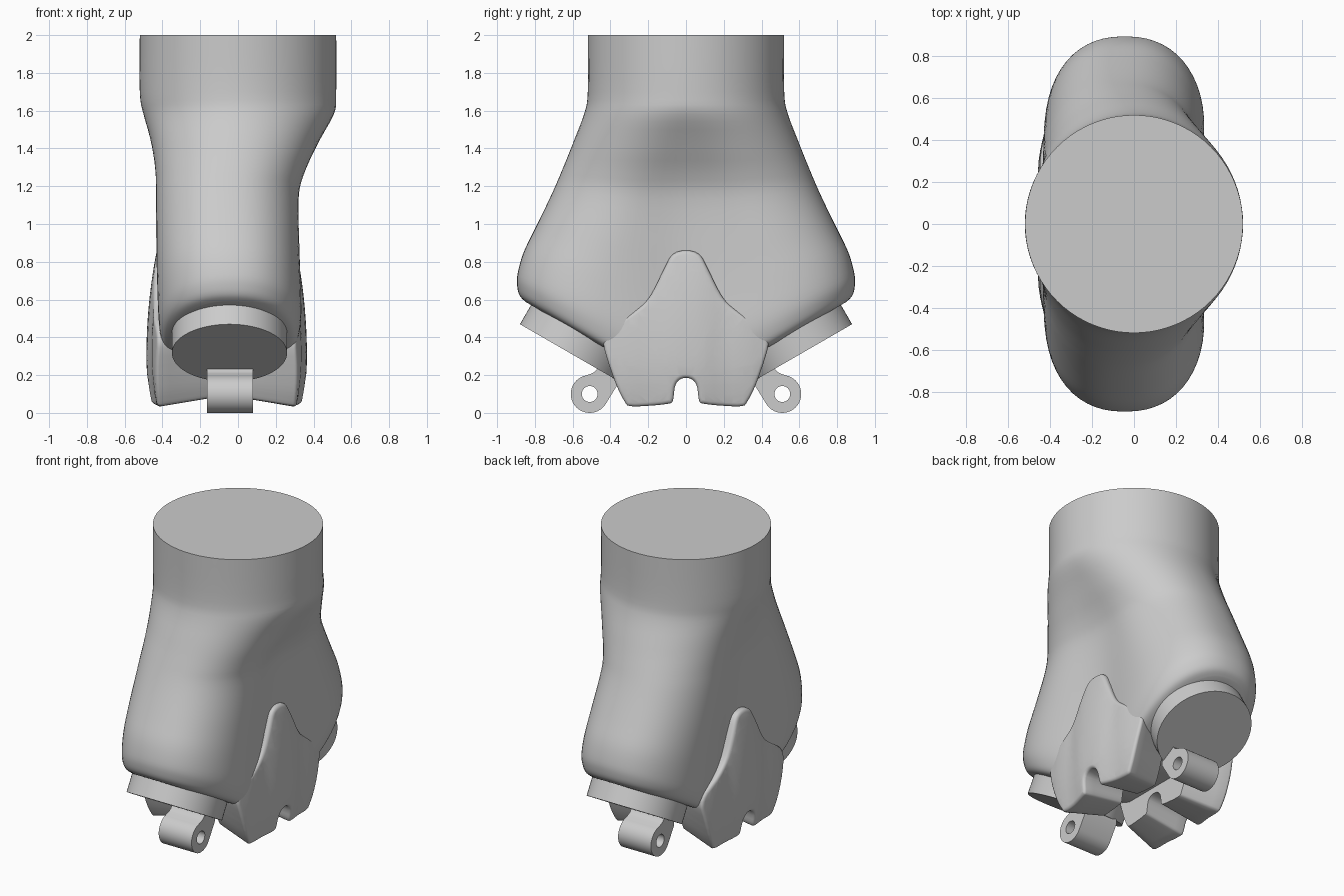
import bpy, bmesh, math
from mathutils import Vector

if "Cube" in bpy.data.objects:
    bpy.data.objects.remove(bpy.data.objects["Cube"])

def spline(rows, steps, closed=False):
    """Catmull-Rom through rows of equal length tuples."""
    n, out = len(rows), []
    pts = [Vector(r) for r in rows]
    get = (lambda i: pts[i % n]) if closed else (lambda i: pts[max(0, min(n - 1, i))])
    for i in range(n if closed else n - 1):
        a, b, c, d = get(i - 1), get(i), get(i + 1), get(i + 2)
        for k in range(steps):
            t = k / steps
            out.append(0.5 * (2*b + (c - a)*t + (2*a - 5*b + 4*c - d)*t*t + (3*b - a - 3*c + d)*t**3))
    if not closed:
        out.append(pts[-1])
    return out

def finish(name, mesh, angle=40, mirror=False):
    ob = bpy.data.objects.new(name, mesh)
    bpy.context.collection.objects.link(ob)
    bpy.ops.object.select_all(action='DESELECT')
    ob.select_set(True)
    bpy.context.view_layer.objects.active = ob
    bpy.ops.object.shade_smooth_by_angle(angle=math.radians(angle))
    if mirror:
        m = ob.modifiers.new("Mirror", 'MIRROR')
        m.use_axis = (False, True, False)
        m.use_mirror_merge = False
    return ob

def to_mesh(name, bm):
    bmesh.ops.recalc_face_normals(bm, faces=bm.faces)
    me = bpy.data.meshes.new(name)
    bm.to_mesh(me)
    bm.free()
    return me

# Body: round neck lofted into a wide block with a V-shaped underside
def under(y):
    return max(0.1 + 0.58 * abs(y), 0.25)

# end height, x min, x max, half depth in y, squareness, straight length, centre pinch
rows = [(2.0, -.52, .52, .52, 2, 0, 0), (1.7, -.52, .52, .52, 2, 0, 0), (1.58, -.505, .512, .54, 2, .02, .01),
        (1.42, -.475, .435, .603, 2.1, .08, .05), (1.3, -.457, .37, .655, 2.2, .14, .09),
        (1.2, -.45, .337, .70, 2.25, .2, .11), (1.0, -.44, .332, .795, 2.3, .32, .13),
        (.85, -.432, .335, .86, 2.3, .4, .15), (.72, -.425, .338, .892, 2.3, .43, .15),
        (.65, -.415, .325, .893, 2.3, .43, .15), (.61, -.39, .30, .88, 2.3, .42, .12),
        (.595, -.34, .25, .85, 2.3, .4, .1)]
SEG = 80
bm = bmesh.new()
rings = []
sections = [tuple(r) for r in spline(rows, 4)]
sections += [(.595, -.2, .11, .83, 2.3, .4, 0), (.595, -.05, -.04, .82, 2.3, .4, 0)]
for ze, x0, x1, hy, n, yc, pinch in sections:
    w = max(0, min(1, (1.5 - ze) / 0.9)) ** 1.5
    ring = []
    for k in range(SEG):
        a = 2 * math.pi * k / SEG
        c, s = math.cos(a), math.sin(a)
        if abs(c) < 1e-6:
            c = 0
        y = hy * math.copysign(abs(s) ** (2 / n), s)
        t = max(0, min(1, (abs(y) - yc) / (hy - yc)))
        half = (x1 - x0) / 2 * (1 - pinch * math.exp(-(y / .26) ** 2)) * (1 - t ** n) ** (1 / n)
        x = (x0 + x1) / 2 + (0 if c == 0 else math.copysign(half, c))
        ring.append(bm.verts.new((x, y, ze + w * (under(y) - .6))))
    rings.append(ring)
for p, q in zip(rings, rings[1:]):
    for k in range(SEG):
        j = (k + 1) % SEG
        bm.faces.new((p[k], p[j], q[j], q[k]))
bm.faces.new(rings[0])
last = rings[-1]
for k in range(SEG // 2):  # close the narrow slit underneath
    quad = [last[(k - 20) % SEG], last[(k - 19) % SEG], last[(59 - k) % SEG], last[(60 - k) % SEG]]
    quad = list(dict.fromkeys(quad))
    if len(quad) >= 3:
        bm.faces.new(quad)
finish("body", to_mesh("body", bm), 45)

# Joint discs, tilted 30 degrees on the underside
down = Vector((0, .5, -.866))
bm = bmesh.new()
bmesh.ops.create_cone(bm, cap_ends=True, segments=64, radius1=.305, radius2=.305, depth=.24)
rot = Vector((0, 0, 1)).rotation_difference(down).to_matrix()
bmesh.ops.rotate(bm, verts=bm.verts, matrix=rot)
bmesh.ops.translate(bm, verts=bm.verts, vec=Vector((-.045, .615, .317)) - down * .12)
finish("joint_discs", to_mesh("joint_discs", bm), 40, True)

# Hinge lugs with through holes, drawn as a flat profile in the side plane
cu = bpy.data.curves.new("lug_profile", 'CURVE')
cu.dimensions, cu.fill_mode, cu.extrude = '2D', 'BOTH', .1225

def arc(r, a0, a1, n):
    return [(.51 + r * math.cos(math.radians(a0 + (a1 - a0) * k / n)),
             .1 + r * math.sin(math.radians(a0 + (a1 - a0) * k / n))) for k in range(n + 1)]

outer = arc(.1, 210, 430, 28) + [(.50, .208), (.483, .218), (.467, .236), (.43, .30), (.40, .26), (.362, .172), (.362, .15)]
for pts in (outer, arc(.042, 0, 348.75, 31)):
    sp = cu.splines.new('POLY')
    sp.points.add(len(pts) - 1)
    for p, (y, z) in zip(sp.points, pts):
        p.co = (y, z, 0, 1)
    sp.use_cyclic_u = True
tmp = bpy.data.objects.new("lug_profile", cu)
bpy.context.collection.objects.link(tmp)
bpy.context.view_layer.update()
me = bpy.data.meshes.new_from_object(tmp.evaluated_get(bpy.context.evaluated_depsgraph_get()))
bpy.data.objects.remove(tmp)
bm = bmesh.new()
bm.from_mesh(me)
for v in bm.verts:
    v.co = Vector((v.co.z - .0425, v.co.x, v.co.y))
bmesh.ops.remove_doubles(bm, verts=bm.verts, dist=.0005)
finish("hinge_lugs", to_mesh("hinge_lugs", bm), 35, True)

# Side plates: pointed shield with two toes, reaching inward under the body
half = [(.07, .84), (.115, .765), (.19, .62), (.265, .545), (.4, .455), (.44, .385), (.43, .31),
        (.375, .15), (.33, .06), (.30, .033), (.2, .035), (.1, .045), (.07, .06), (.06, .13), (.04, .17)]
outline = [(0, .86)] + half + [(0, .185)] + [(-y, z) for y, z in reversed(half)]
IN, OUT = .04, .365

def side_x(z):
    t = (z - .3) / .56 if z > .3 else (.3 - z) / .27
    return (-.055 if z > .3 else -.03) * t * t

def plate(name, flip):
    bm = bmesh.new()
    base = [bm.verts.new((IN, y, z)) for y, z in spline(outline, 3, True)]
    face = bm.faces.new(base)
    res = bmesh.ops.extrude_face_region(bm, geom=[face])['geom']
    top = [g for g in res if isinstance(g, bmesh.types.BMVert)]
    bmesh.ops.translate(bm, verts=top, vec=(OUT - IN, 0, 0))
    bmesh.ops.recalc_face_normals(bm, faces=bm.faces)
    rim = [e for e in bm.edges if all(v.co.x > OUT - .001 for v in e.verts)]
    bmesh.ops.bevel(bm, geom=rim, offset=.032, segments=4, profile=.5, affect='EDGES', clamp_overlap=True)
    bmesh.ops.triangulate(bm, faces=[f for f in bm.faces if len(f.verts) > 4])
    cuts = [((0, 0, z / 20), (0, 0, 1)) for z in range(2, 17)]
    cuts += [((0, y / 20, 0), (0, 1, 0)) for y in range(-8, 9)]
    cuts += [((x, 0, 0), (1, 0, 0)) for x in (.12, .2, .28)]
    for co, no in cuts:
        bmesh.ops.bisect_plane(bm, geom=bm.verts[:] + bm.edges[:] + bm.faces[:], plane_co=co, plane_no=no, dist=1e-5)
    for v in bm.verts:
        x, y, z = v.co
        d = (OUT - x) / (OUT - IN)
        bulge = side_x(z) - .3 * y * y - .012 * math.exp(-((abs(y) - .2) / .08) ** 2)
        if abs(y) > .1:
            y = math.copysign(.1 + (abs(y) - .1) * (1 - .3 * d), y)
        x += bulge * (1 - d)
        z += .05 * d * max(0, 1 - z / .3)
        v.co = (-.12 - x if flip else x, y, z)
    finish(name, to_mesh(name, bm), 50)

plate("right_plate", False)
plate("left_plate", True)
